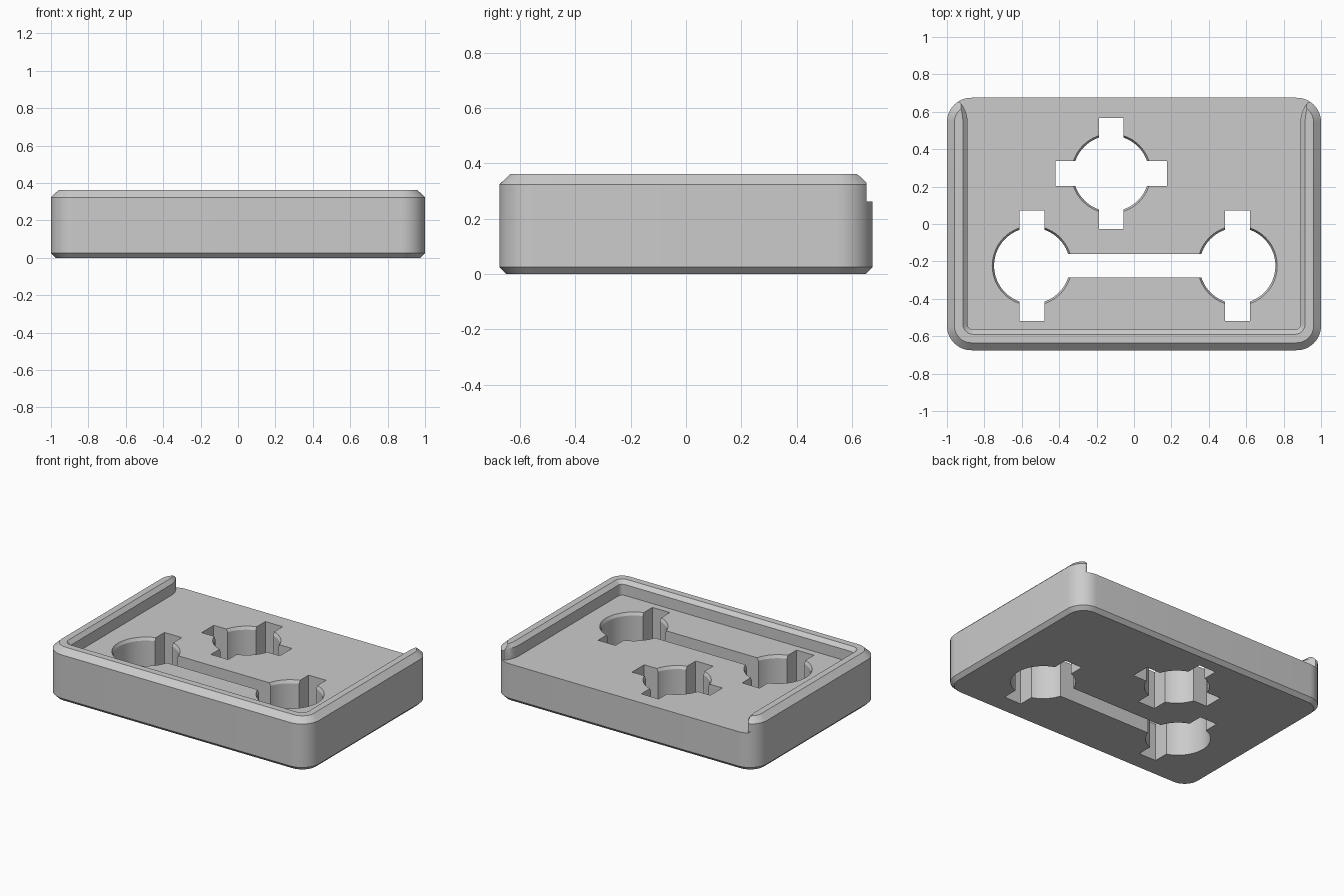
import bpy, bmesh, math

cube = bpy.data.objects.get("Cube")
if cube:
    bpy.data.objects.remove(cube, do_unlink=True)

HALF_Y, TOP, FLOOR = 0.675, 0.362, 0.262

grey = bpy.data.materials.new("light grey")
grey.use_nodes = True
COLOUR = (0.6, 0.6, 0.6, 1)
grey.diffuse_color = COLOUR
grey.node_tree.nodes["Principled BSDF"].inputs["Base Color"].default_value = COLOUR


def loft(name, rings):
    """Closed solid through (outline, height) rings with equal point counts."""
    bm = bmesh.new()
    loops = [[bm.verts.new((x, y, z)) for x, y in pts] for pts, z in rings]
    for low, high in zip(loops, loops[1:]):
        for i in range(len(low)):
            j = (i + 1) % len(low)
            bm.faces.new((low[i], low[j], high[j], high[i]))
    bm.faces.new(loops[0][::-1])
    bm.faces.new(loops[-1])
    bmesh.ops.recalc_face_normals(bm, faces=bm.faces)
    mesh = bpy.data.meshes.new(name)
    bm.to_mesh(mesh)
    bm.free()
    mesh.materials.append(grey)
    ob = bpy.data.objects.new(name, mesh)
    bpy.context.collection.objects.link(ob)
    return ob


def arc(cx, cy, r, start, end, steps):
    return [(cx + r * math.cos(a), cy + r * math.sin(a))
            for a in (math.radians(start + (end - start) * i / steps)
                      for i in range(steps + 1))]


def rounded(inset):
    """Outer outline, inset with concentric corners."""
    pts = []
    for k, (sx, sy) in enumerate(((1, 1), (-1, 1), (-1, -1), (1, -1))):
        pts += arc(sx * 0.87, sy * (HALF_Y - 0.13), 0.13 - inset,
                   90 * k, 90 * k + 90, 12)
    return pts


def pocket(grow):
    """Recess outline, open at the back where its sides flare outwards."""
    side = arc(0.86, -0.535, 0.03 + grow, -90, 0, 6)
    flare = 0.04 - grow * 0.7
    side += [(0.89 + grow + flare * t * t, 0.55 + 0.102 * t)
             for t in (0, 0.25, 0.5, 0.75, 1)]
    side += [(1.1, 0.652), (1.1, 0.8)]
    return side + [(-x, y) for x, y in reversed(side)]


def cut(target, cutter):
    cutter.hide_render = True
    mod = target.modifiers.new("cut", "BOOLEAN")
    mod.operation, mod.solver, mod.object = "DIFFERENCE", "EXACT", cutter
    bpy.context.view_layer.objects.active = target
    bpy.ops.object.modifier_apply(modifier=mod.name)
    bpy.data.objects.remove(cutter, do_unlink=True)


def slot(x0, x1, y0, y1):
    box = [(x0, y0), (x1, y0), (x1, y1), (x0, y1)]
    cut(tray, loft("slot_cutter", [(box, -0.1), (box, 0.5)]))


def hole(cx, cy):
    """Round through hole with a narrow bevelled mouth."""
    rings = [(arc(cx, cy, r, 0, 354.375, 63), z) for r, z in
             ((0.203, -0.1), (0.203, FLOOR - 0.02), (0.213, FLOOR), (0.213, 0.5))]
    cut(tray, loft("hole_cutter", rings))


# Tray body with bevelled bottom and top edges
tray = loft("tray", [(rounded(0.025), 0), (rounded(0), 0.025),
                     (rounded(0), TOP - 0.038), (rounded(0.04), TOP)])

# Recess with bevelled inner rim
cut(tray, loft("recess_cutter", [(pocket(0), FLOOR), (pocket(0), TOP - 0.025),
                                 (pocket(0.025), TOP), (pocket(0.025), 0.5)]))

# Round holes, each with an upright keyway
for cx, cy in ((-0.122, 0.27), (-0.545, -0.223), (0.553, -0.223)):
    hole(cx, cy)
    slot(cx - 0.066, cx + 0.066, cy - 0.296, cy + 0.296)

# Sideways keyway of the rear hole, and channel joining the front holes
slot(-0.42, 0.176, 0.204, 0.336)
slot(-0.545, 0.553, -0.285, -0.16)

# Smooth curves, sharp edges
bpy.ops.object.select_all(action="DESELECT")
tray.select_set(True)
bpy.context.view_layer.objects.active = tray
bpy.ops.object.shade_smooth_by_angle(angle=math.radians(25))
